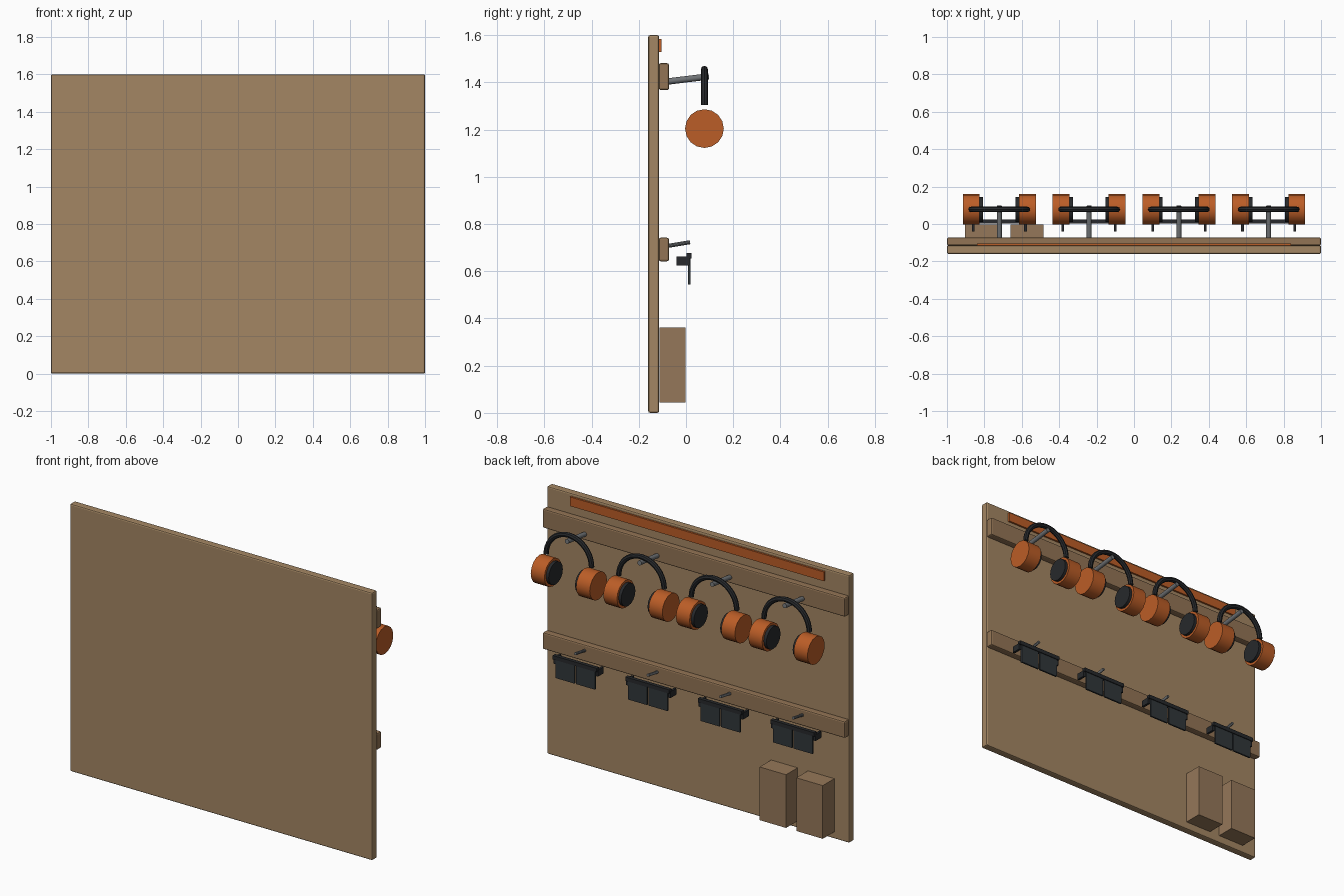
import bpy, bmesh
from math import pi, cos, sin
from mathutils import Vector, Matrix

if "Cube" in bpy.data.objects:
    bpy.data.objects.remove(bpy.data.objects["Cube"])


def material(name, rgb):
    m = bpy.data.materials.new(name)
    m.diffuse_color = (*rgb, 1)
    m.use_nodes = True
    m.node_tree.nodes["Principled BSDF"].inputs["Base Color"].default_value = m.diffuse_color
    return m


WOOD = material("board_wood", (0.37, 0.24, 0.125))
RAIL = material("rail_wood", (0.29, 0.175, 0.09))
CARTON = material("carton", (0.30, 0.185, 0.10))
ORANGE = material("orange", (0.50, 0.11, 0.02))
BLACK = material("black", (0.02, 0.022, 0.025))
LENS = material("dark_lens", (0.03, 0.037, 0.042))
STEEL = material("steel", (0.16, 0.17, 0.18))


def finish(name, bm, mat, smooth=False):
    bmesh.ops.recalc_face_normals(bm, faces=bm.faces)
    me = bpy.data.meshes.new(name)
    bm.to_mesh(me)
    bm.free()
    me.materials.append(mat)
    ob = bpy.data.objects.new(name, me)
    bpy.context.collection.objects.link(ob)
    if smooth:
        bpy.ops.object.select_all(action='DESELECT')
        ob.select_set(True)
        bpy.context.view_layer.objects.active = ob
        bpy.ops.object.shade_smooth_by_angle(angle=pi / 5)
    return ob


def box(name, x, y, z, mat, bevel=0):
    """Box from (min, max) ranges on each axis."""
    bm = bmesh.new()
    bmesh.ops.create_cube(bm, size=1)
    for v in bm.verts:
        v.co = [(r[0] + r[1]) / 2 + c * (r[1] - r[0]) for r, c in zip((x, y, z), v.co)]
    ob = finish(name, bm, mat)
    if bevel:
        mod = ob.modifiers.new("bevel", 'BEVEL')
        mod.width, mod.segments = bevel, 2
    return ob


def rod(name, a, b, radius, mat, sides=16):
    """Cylinder from point a to point b."""
    a, b = Vector(a), Vector(b)
    bm = bmesh.new()
    rot = (b - a).to_track_quat('Z', 'Y').to_matrix().to_4x4()
    bmesh.ops.create_cone(bm, cap_ends=True, segments=sides, radius1=radius, radius2=radius,
                          depth=(b - a).length, matrix=Matrix.Translation((a + b) / 2) @ rot)
    return finish(name, bm, mat, True)


def half_ring(name, center, major, minor, mat, steps=20, sides=8):
    """Upper half of a torus standing in the XZ plane."""
    bm = bmesh.new()
    rings = []
    for i in range(steps + 1):
        a = pi * i / steps
        ring = []
        for j in range(sides):
            t = 2 * pi * j / sides
            r = major + minor * cos(t)
            ring.append(bm.verts.new(Vector(center) + Vector((r * cos(a), minor * sin(t), r * sin(a)))))
        rings.append(ring)
    for p, q in zip(rings, rings[1:]):
        for j in range(sides):
            k = (j + 1) % sides
            bm.faces.new((p[j], p[k], q[k], q[j]))
    bm.faces.new(rings[0])
    bm.faces.new(rings[-1])
    return finish(name, bm, mat, True)


# Backboard, rails and header strip
box("backboard", (-1, 1), (-0.16, -0.114), (0, 1.6), WOOD, 0.008)
box("upper_rail", (-1, 1), (-0.115, -0.072), (1.367, 1.481), RAIL, 0.008)
box("lower_rail", (-1, 1), (-0.115, -0.072), (0.642, 0.742), RAIL, 0.008)
box("header_strip", (-0.84, 0.84), (-0.115, -0.103), (1.528, 1.583), ORANGE)

# Storage boxes
for cx in (-0.815, -0.572):
    box("storage_box", (cx - 0.0875, cx + 0.0875), (-0.112, -0.003), (0.043, 0.361), CARTON)

for cx in (-0.72, -0.24, 0.24, 0.72):
    # Ear defenders on the upper pegs
    rod("upper_peg", (cx, -0.09, 1.402), (cx, 0.097, 1.425), 0.0135, STEEL, 12)
    half_ring("headband", (cx, 0.078, 1.305), 0.15, 0.015, BLACK)
    for s in (-1, 1):
        rod("ear_cup", (cx + s * 0.105, 0.078, 1.204), (cx + s * 0.195, 0.078, 1.204), 0.082, ORANGE)
        rod("ear_pad", (cx + s * 0.087, 0.078, 1.204), (cx + s * 0.11, 0.078, 1.204), 0.067, BLACK)

    # Safety glasses under the lower pegs
    rod("lower_peg", (cx, -0.085, 0.706), (cx, 0.017, 0.723), 0.0085, STEEL, 10)
    box("brow_bar", (cx - 0.145, cx + 0.145), (0.002, 0.024), (0.654, 0.677), BLACK)
    for s in (-1, 1):
        lens = sorted((cx + s * 0.005, cx + s * 0.13))
        box("lens", lens, (0.009, 0.019), (0.544, 0.658), LENS)
        arm = sorted((cx + s * 0.133, cx + s * 0.147))
        box("temple_arm", arm, (-0.041, 0.014), (0.624, 0.662), BLACK)
